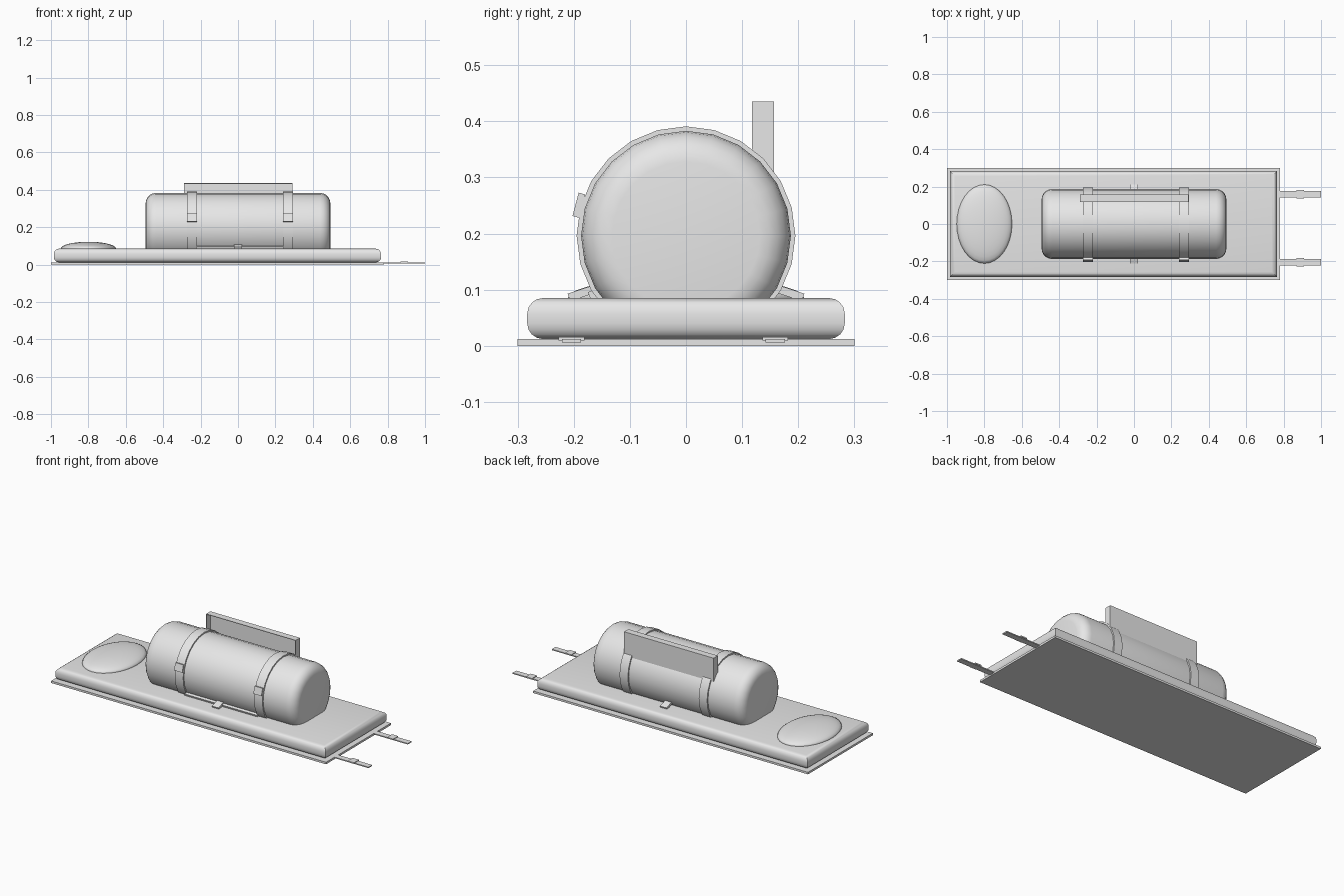
import bpy, bmesh, math
from mathutils import Matrix

if "Cube" in bpy.data.objects:
    bpy.data.objects.remove(bpy.data.objects["Cube"])

grey = bpy.data.materials.new("plain grey")
grey.diffuse_color = (0.8, 0.8, 0.8, 1)
grey.use_nodes = True
grey.node_tree.nodes["Principled BSDF"].inputs["Base Color"].default_value = grey.diffuse_color


def finish(name, bm, smooth=None):
    bmesh.ops.recalc_face_normals(bm, faces=bm.faces)
    me = bpy.data.meshes.new(name)
    bm.to_mesh(me)
    bm.free()
    me.materials.append(grey)
    ob = bpy.data.objects.new(name, me)
    bpy.context.collection.objects.link(ob)
    if smooth:
        bpy.ops.object.select_all(action='DESELECT')
        ob.select_set(True)
        bpy.context.view_layer.objects.active = ob
        bpy.ops.object.shade_smooth_by_angle(angle=math.radians(smooth))
    return ob


def box(name, x, y, z, tilt=0):
    """Box from ranges, optionally tilted about the x axis through its centre."""
    bm = bmesh.new()
    bmesh.ops.create_cube(bm, size=1)
    size = [r[1] - r[0] for r in (x, y, z)]
    mid = [(r[1] + r[0]) / 2 for r in (x, y, z)]
    m = Matrix.Translation(mid) @ Matrix.Rotation(math.radians(tilt), 4, 'X') @ Matrix.Diagonal((*size, 1))
    bm.transform(m)
    return finish(name, bm)


def lathe_x(name, profile, cz, sides=24, closed=False, smooth=None):
    """Spin (x, radius) points round an axis along x at height cz."""
    bm = bmesh.new()
    rings = []
    for px, r in profile:
        rings.append([bm.verts.new((px, r * math.sin(a), cz + r * math.cos(a)))
                      for a in (2 * math.pi * i / sides for i in range(sides))])
    pairs = list(zip(rings, rings[1:]))
    if closed:
        pairs.append((rings[-1], rings[0]))
    else:
        bm.faces.new(rings[0])
        bm.faces.new(rings[-1])
    for a, b in pairs:
        for i in range(sides):
            j = (i + 1) % sides
            bm.faces.new((a[i], a[j], b[j], b[i]))
    return finish(name, bm, smooth)


# Ground sheet
box("ground_sheet", (-1, 0.78), (-0.3, 0.3), (0, 0.012))

# Padded mat: stacked rectangles with rounded rim and mitred corners
bm = bmesh.new()
R, N = 0.028, 4
steps = [(R * (1 - math.sin(t)), 0.012 + R * (1 - math.cos(t)))
         for t in (math.pi / 2 * i / N for i in range(N + 1))]
steps += [(i, 0.097 - z) for i, z in reversed(steps)]
loops = []
for inset, z in steps:
    x0, x1, y1 = -0.985 + inset, 0.765 - inset, 0.283 - inset
    loops.append([bm.verts.new((x, y, z)) for x, y in ((x0, -y1), (x1, -y1), (x1, y1), (x0, y1))])
bm.faces.new(loops[0])
bm.faces.new(loops[-1])
for a, b in zip(loops, loops[1:]):
    for i in range(4):
        j = (i + 1) % 4
        bm.faces.new((a[i], a[j], b[j], b[i]))
finish("padded_mat", bm, 35)

# Pillow
bm = bmesh.new()
bmesh.ops.create_uvsphere(bm, u_segments=32, v_segments=16, radius=1)
bm.transform(Matrix.Translation((-0.8, 0, 0.085)) @ Matrix.Diagonal((0.148, 0.211, 0.037, 1)))
finish("pillow", bm, 60)

# Rolled bag with rounded ends
CZ, BR, HALF, B = 0.196, 0.187, 0.494, 0.055
arc = [(HALF - B + B * math.cos(t), BR - B + B * math.sin(t))
       for t in (math.pi / 2 * i / 5 for i in range(6))]
lathe_x("rolled_bag", arc + [(-x, r) for x, r in reversed(arc)], CZ, smooth=40)

# Roll straps with tilted buckles
for side, cx in (("left", -0.246), ("right", 0.267)):
    a, b = cx - 0.027, cx + 0.027
    lathe_x(side + "_roll_strap", [(a, 0.18), (a, 0.195), (b, 0.195), (b, 0.18)], CZ, closed=True, smooth=30)
    box(side + "_roll_buckle", (cx - 0.026, cx + 0.026), (-0.197, -0.185), (0.229, 0.272), -15)

# Carry handle: thin shell open towards the front
T = 0.003
box("handle_back", (-0.289, 0.291), (0.157 - T, 0.157), (0.287, 0.435))
box("handle_top", (-0.289, 0.291), (0.118, 0.157), (0.435 - T, 0.435))
for side, x in (("left", -0.289), ("right", 0.291 - T)):
    box("handle_end_" + side, (x, x + T), (0.118, 0.157), (0.287, 0.435))

# Zip strip along the roll and tilted flaps at its foot
box("zip_strip", (-0.225, 0.245), (-0.172, -0.155), (0.08, 0.099), 20)
for name, s in (("front", -1), ("back", 1)):
    box(name + "_flap", (-0.021, 0.021), sorted((s * 0.16, s * 0.21)), (0.087, 0.101), -s * 18)

# Tie straps at the foot end with slider buckles
for name, cy in (("front", -0.204), ("back", 0.159)):
    box(name + "_tie_strap", (0.76, 1), (cy - 0.017, cy + 0.017), (0.006, 0.012))
    box(name + "_tie_buckle", (0.87, 0.91), (cy - 0.023, cy + 0.023), (0.009, 0.016))
